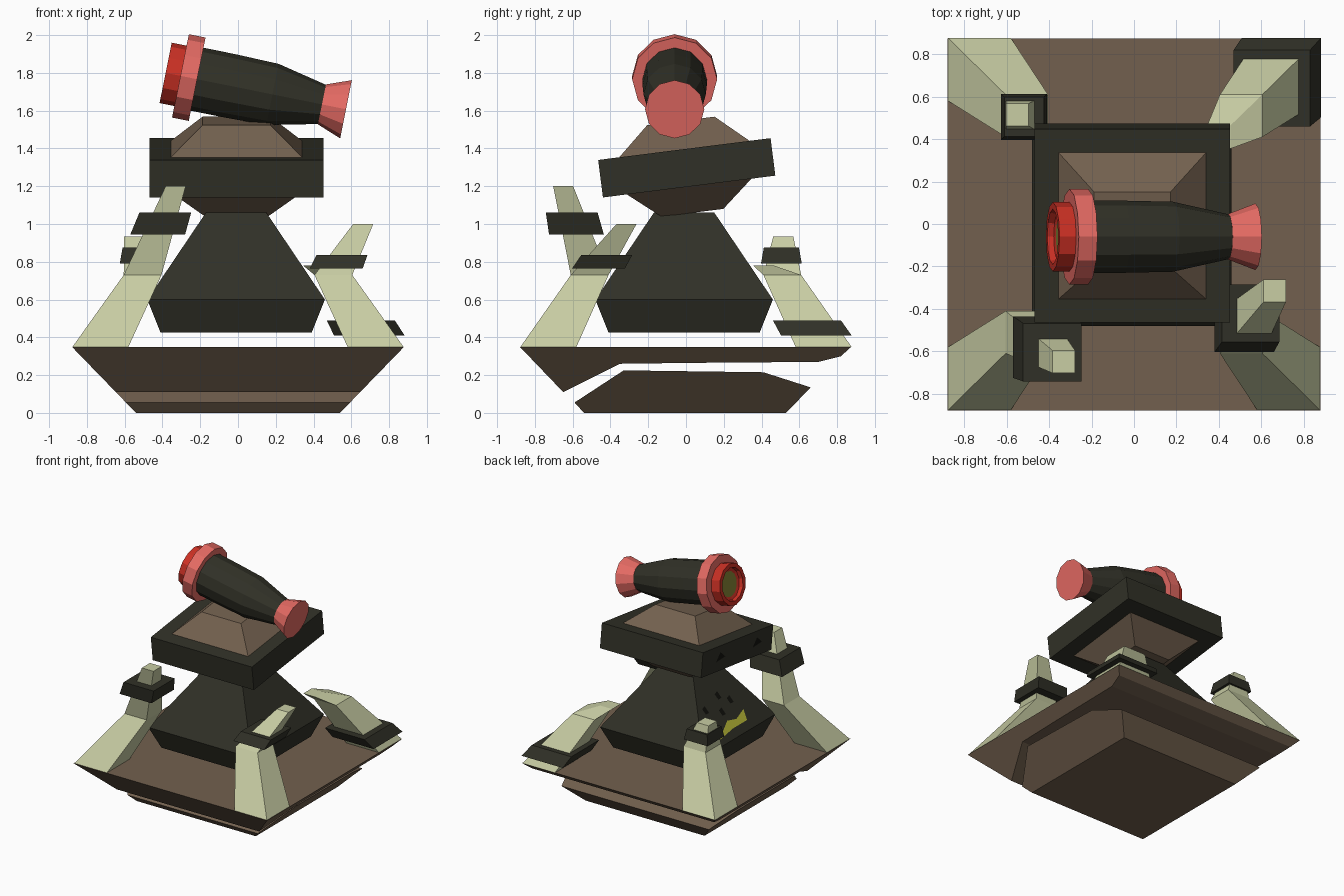
import bpy
import math
from mathutils import Vector, Matrix

cube = bpy.data.objects.get("Cube")
if cube:
    bpy.data.objects.remove(cube, do_unlink=True)


def material(name, r, g, b):
    m = bpy.data.materials.new(name)
    m.use_nodes = True
    m.diffuse_color = (r, g, b, 1)
    m.node_tree.nodes["Principled BSDF"].inputs["Base Color"].default_value = (r, g, b, 1)
    return m


BROWN = material("brown stone", 0.17, 0.118, 0.077)
PALE = material("pale horn", 0.58, 0.61, 0.37)
DARK = material("dark metal", 0.030, 0.030, 0.020)
RED = material("red", 0.60, 0.030, 0.018)
PINK = material("light red", 0.78, 0.145, 0.125)
OLIVE = material("olive lens", 0.23, 0.22, 0.035)
YELLOW = material("yellow glow", 0.50, 0.50, 0.04)
BLACK = material("black hole", 0.006, 0.006, 0.004)


def make(name, verts, faces, mats, indices=None):
    mesh = bpy.data.meshes.new(name)
    mesh.from_pydata([tuple(v) for v in verts], [], faces)
    for m in mats:
        mesh.materials.append(m)
    if indices:
        for poly, i in zip(mesh.polygons, indices):
            poly.material_index = i
    mesh.update()
    obj = bpy.data.objects.new(name, mesh)
    bpy.context.collection.objects.link(obj)
    return obj


def bridge(rows, n, closed=True):
    """Quads between successive loops of n points."""
    return [(r * n + i, r * n + (i + 1) % n, (r + 1) * n + (i + 1) % n, (r + 1) * n + i)
            for r in range(rows - 1) for i in range(n)]


def loft(name, sections, mat):
    """Stack of square sections (centre x, centre y, half width, z)."""
    verts = [(x + sx * h, y + sy * h, z) for x, y, h, z in sections
             for sx, sy in ((-1, -1), (1, -1), (1, 1), (-1, 1))]
    k = len(verts)
    faces = bridge(len(sections), 4) + [(3, 2, 1, 0), (k - 4, k - 3, k - 2, k - 1)]
    return make(name, verts, faces, [mat])


def slab(name, outline):
    """Side outline (y, z) stretched across x between the sloping walls."""
    n = len(outline)
    verts = [(s * (0.54 + 0.97 * z), y, z) for s in (1, -1) for y, z in outline]
    faces = [tuple(range(n)), tuple(reversed(range(n, 2 * n)))]
    faces += [(i, i + n, (i + 1) % n + n, (i + 1) % n) for i in range(n)]
    return make(name, verts, faces, [BROWN])


# Cracked base
slab("base_upper", [(-0.65, 0.11), (-0.35, 0.26), (0.05, 0.265), (0.70, 0.27),
                    (0.82, 0.30), (0.875, 0.35), (-0.88, 0.35)])
slab("base_lower", [(-0.54, 0), (0.53, 0), (0.66, 0.135), (0.41, 0.215),
                    (-0.33, 0.225), (-0.59, 0.055)])

# Floating body
loft("body", [(-0.01, -0.01, 0.40, 0.425), (-0.01, -0.01, 0.47, 0.60),
              (-0.01, -0.01, 0.16, 1.06)], DARK)

# Tilted head: neck, band and cap
tilt = Matrix.Translation((-0.008, 0.004, 1.2975)) @ Matrix.Rotation(math.radians(7.2), 4, 'X')
for name, sections, mat in (
        ("neck", [(0, 0, 0.165, -0.24), (0, 0, 0.335, -0.098)], BROWN),
        ("head_band", [(0, 0, 0.46, -0.10), (0, 0, 0.46, 0.10)], DARK),
        ("head_cap", [(0, 0, 0.35, 0.098), (0, 0, 0.18, 0.25)], BROWN)):
    loft(name, sections, mat).matrix_world = tilt

# Corner horns, each with a collar
horns = {
    "front_right": ((-1, -1), (-0.33, -0.65, 0.053, 1.20),
                    [(-0.425, -0.58, 0.145, 0.945), (-0.385, -0.605, 0.137, 1.06)]),
    "front_left": ((1, -1), (0.663, -0.315, 0.053, 1.00),
                   [(0.52, -0.463, 0.14, 0.765), (0.55, -0.42, 0.135, 0.835)]),
    "back_right": ((-1, 1), (-0.55, 0.515, 0.053, 0.935),
                   [(-0.518, 0.505, 0.108, 0.79), (-0.518, 0.505, 0.093, 0.875)]),
    "back_left": ((1, 1), (0.40, 0.41, 0.055, 0.78),
                  [(0.695, 0.69, 0.187, 0.41), (0.65, 0.64, 0.18, 0.49)]),
}
for name, ((sx, sy), tip, collar) in horns.items():
    foot = (sx * 0.728, sy * 0.728, 0.148, 0.35)
    knee = (sx * 0.505, sy * 0.51, 0.10, 0.73)
    loft(name + "_horn", [foot, knee, tip], PALE)
    loft(name + "_collar", collar, DARK)


def lathe(name, profile, mats, indices, sides=12):
    """Profile of (distance, radius) turned round the barrel axis."""
    verts = [(d, r * math.sin(2 * math.pi * i / sides), r * math.cos(2 * math.pi * i / sides))
             for d, r in profile for i in range(sides)]
    faces = [f[::-1] for f in bridge(len(profile), sides)]
    slots = [s for s in indices[1:-1] for _ in range(sides)]
    last = len(verts) - sides
    faces = [tuple(range(sides))] + faces + [tuple(reversed(range(last, len(verts))))]
    obj = make(name, verts, faces, mats, [indices[0]] + slots + [indices[-1]])
    obj.matrix_world = (Matrix.Translation((-0.383, -0.06, 1.80))
                        @ Matrix.Rotation(math.radians(11.4), 4, 'Y'))


# Barrel parts along one tilted axis
lathe("breech", [(0.035, 0.10), (0.03, 0.125), (0, 0.13), (0, 0.163), (0.10, 0.163)],
      [RED, OLIVE], [1, 0, 0, 0, 0, 0])
lathe("breech_ring", [(0.08, 0.225), (0.17, 0.225)], [PINK], [0, 0, 0])
lathe("barrel", [(0.10, 0.16), (0.17, 0.17), (0.34, 0.17), (0.577, 0.165), (0.844, 0.106)],
      [DARK], [0] * 6)
lathe("muzzle", [(0.844, 0.108), (0.974, 0.157)], [PINK], [0, 0, 0])


# Damage patches on the body's right face
def patch(name, points, mat):
    verts = [(-0.484 + (z - 0.60) * 0.674, y, z + 0.003) for y, z in points]
    make(name, verts, [tuple(range(len(points)))], [mat])


patch("glow_patch", [(0.22, 0.64), (0.02, 0.66), (-0.16, 0.66), (-0.18, 0.73),
                     (-0.06, 0.70), (0.04, 0.72)], YELLOW)
for i, (y, z) in enumerate(((0.22, 0.82), (0.02, 0.86), (0.06, 0.76), (-0.08, 0.80))):
    patch("hole_%d" % i, [(y, z), (y - 0.04, z), (y - 0.03, z + 0.05), (y + 0.01, z + 0.04)], BLACK)

# Cracks in the head band's right side
for i, y in enumerate((0.28, -0.2)):
    crack = make("band_crack_%d" % i, [(-0.464, y, -0.02), (-0.464, y - 0.12, 0.0),
                                       (-0.464, y - 0.05, 0.05)], [(0, 1, 2)], [BLACK])
    crack.matrix_world = tilt
